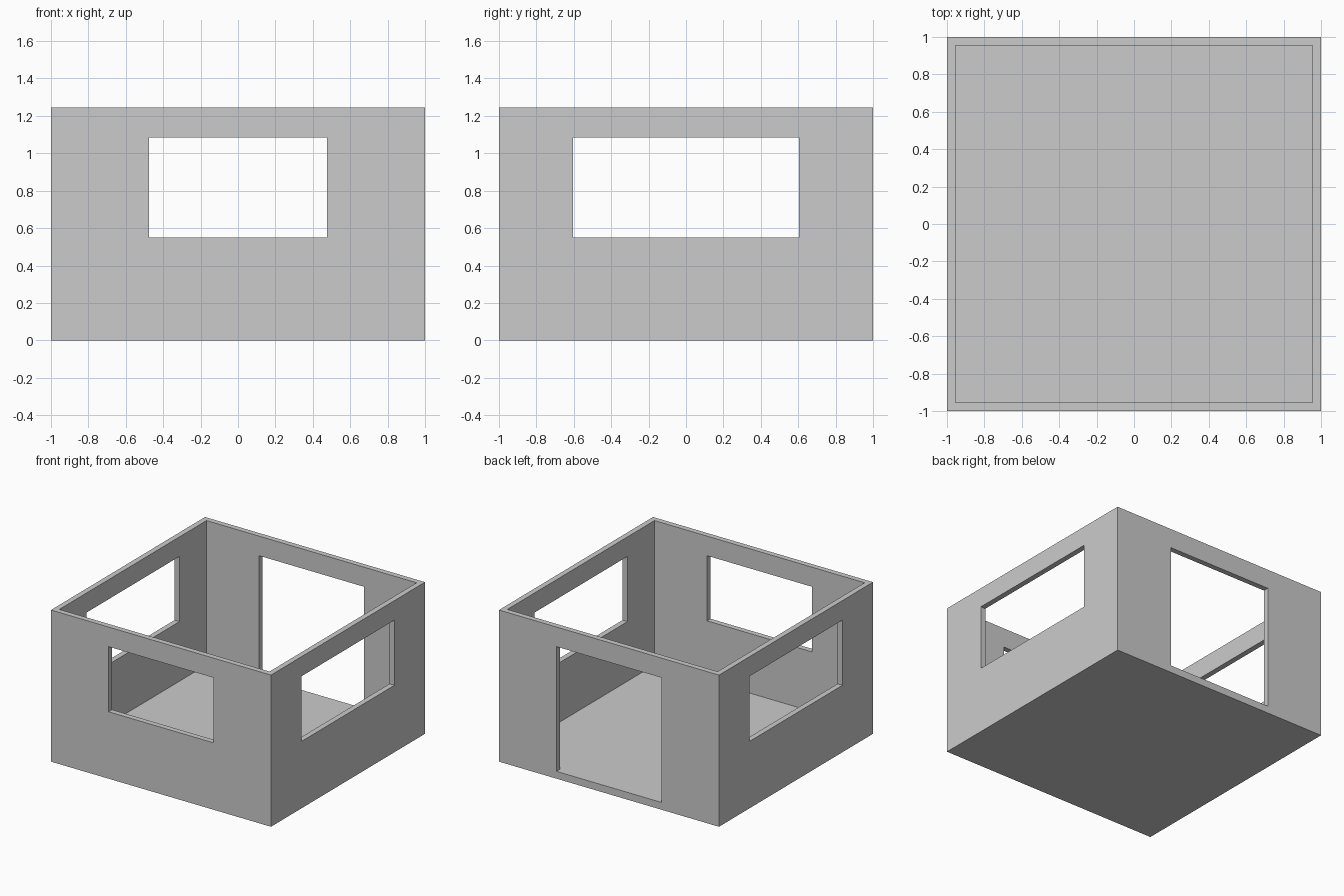
import bpy

if "Cube" in bpy.data.objects:
    bpy.data.objects.remove(bpy.data.objects["Cube"])

HEIGHT = 1.246     # wall top
WALL = 0.045       # wall thickness
FLOOR = 0.06       # floor thickness, level with the door sill
SILL, HEAD = 0.55, 1.085


def box(name, lo, hi):
    """Axis-aligned box between two corners."""
    bpy.ops.mesh.primitive_cube_add(size=1, location=[(a + b) / 2 for a, b in zip(lo, hi)])
    obj = bpy.context.object
    obj.name = name
    obj.scale = [b - a for a, b in zip(lo, hi)]
    bpy.ops.object.transform_apply(location=True, rotation=False, scale=True)
    return obj


def cut(target, name, lo, hi):
    """Subtract a box from the target and discard the cutter."""
    cutter = box(name, lo, hi)
    cutter.hide_render = True
    mod = target.modifiers.new(name, 'BOOLEAN')
    mod.operation = 'DIFFERENCE'
    mod.solver = 'EXACT'
    mod.object = cutter
    bpy.context.view_layer.objects.active = target
    bpy.ops.object.modifier_apply(modifier=mod.name)
    bpy.data.objects.remove(cutter, do_unlink=True)


# Outer shell, hollowed into an open-topped room
room = box("room_shell", (-1, -1, 0), (1, 1, HEIGHT))
inner = 1 - WALL
cut(room, "room_cavity", (-inner, -inner, FLOOR), (inner, inner, HEIGHT + 0.2))

# Front window and back doorway
cut(room, "front_window", (-0.477, -1.1, SILL), (0.477, -0.8, HEAD))
cut(room, "back_doorway", (-0.477, 0.8, FLOOR), (0.477, 1.1, HEAD))

# Matching windows in both side walls
cut(room, "side_windows", (-1.1, -0.604, SILL), (1.1, 0.604, HEAD))
